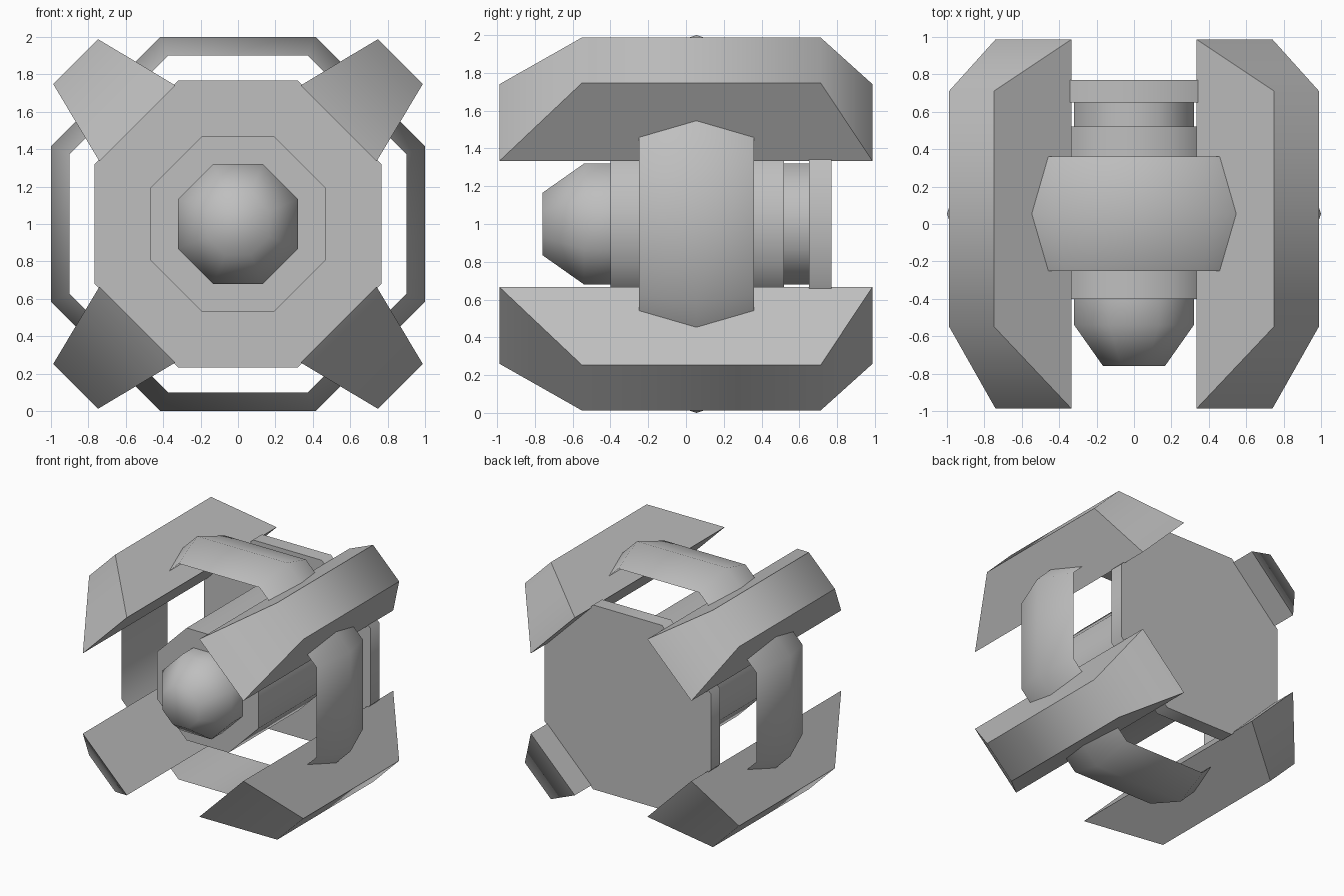
import bpy
import bmesh
import math
from mathutils import Vector

cube = bpy.data.objects.get("Cube")
if cube:
    bpy.data.objects.remove(cube)

CENTRE_Z = 1.0

grey = bpy.data.materials.new("plain grey")
grey.use_nodes = True
grey.diffuse_color = (0.52, 0.52, 0.52, 1)
grey.node_tree.nodes["Principled BSDF"].inputs["Base Color"].default_value = (0.52, 0.52, 0.52, 1)


def finish(name, bm):
    """Turn a bmesh into a smooth object with sharp edges kept."""
    bmesh.ops.recalc_face_normals(bm, faces=bm.faces)
    mesh = bpy.data.meshes.new(name)
    bm.to_mesh(mesh)
    bm.free()
    mesh.materials.append(grey)
    mesh.shade_smooth()
    mesh.set_sharp_from_angle(angle=math.radians(65))
    obj = bpy.data.objects.new(name, mesh)
    bpy.context.collection.objects.link(obj)
    return obj


def bridge(bm, a, b):
    for i in range(len(a)):
        j = (i + 1) % len(a)
        bm.faces.new((a[i], a[j], b[j], b[i]))


def octagon(bm, apothem, y):
    """Octagon around the y axis with flats facing the x and z axes."""
    r = apothem / math.cos(math.pi / 8)
    angles = [math.pi / 8 + k * math.pi / 4 for k in range(8)]
    return [bm.verts.new((r * math.cos(a), y, CENTRE_Z + r * math.sin(a))) for a in angles]


def octagonal_part(name, profile, closed_loop=False):
    """Sweep (apothem, y) points around the y axis; cap the ends or close the loop."""
    bm = bmesh.new()
    rings = [octagon(bm, r, y) for r, y in profile]
    for a, b in zip(rings, rings[1:]):
        bridge(bm, a, b)
    if closed_loop:
        bridge(bm, rings[-1], rings[0])
    else:
        bm.faces.new(rings[0])
        bm.faces.new(rings[-1])
    return finish(name, bm)


# Central body, from the front nose to the rear plate
octagonal_part("nose", [(0.165, -0.76), (0.32, -0.54), (0.32, -0.39)])
octagonal_part("body", [(0.468, -0.4), (0.468, 0.52)])
octagonal_part("rear_neck", [(0.32, 0.51), (0.32, 0.66)])
octagonal_part("rear_plate", [(0.768, 0.65), (0.768, 0.77)])

# Outer ring with a ridged outside and a flat inside
octagonal_part("outer_ring", [(0.9, -0.25), (1.0, 0.055), (0.9, 0.36)], closed_loop=True)


# Four tapered arms on the diagonals
def arm(name, sx, sz):
    out = Vector((sx, 0, sz)).normalized()
    side = Vector((sz, 0, -sx)).normalized()
    centre = Vector((0, 0, CENTRE_Z))
    bm = bmesh.new()

    def rectangle(distance, half_width, front, back):
        corners = [(-1, front), (1, front), (1, back), (-1, back)]
        return [bm.verts.new(centre + out * distance + side * (half_width * s) + Vector((0, y, 0)))
                for s, y in corners]

    inner = rectangle(0.76, 0.287, -0.987, 0.987)
    outer = rectangle(1.227, 0.17, -0.55, 0.712)
    bridge(bm, inner, outer)
    bm.faces.new(inner)
    bm.faces.new(outer)
    return finish(name, bm)


for x_name, sx in (("left", 1), ("right", -1)):
    for z_name, sz in (("upper", 1), ("lower", -1)):
        arm(f"{z_name}_{x_name}_arm", sx, sz)
